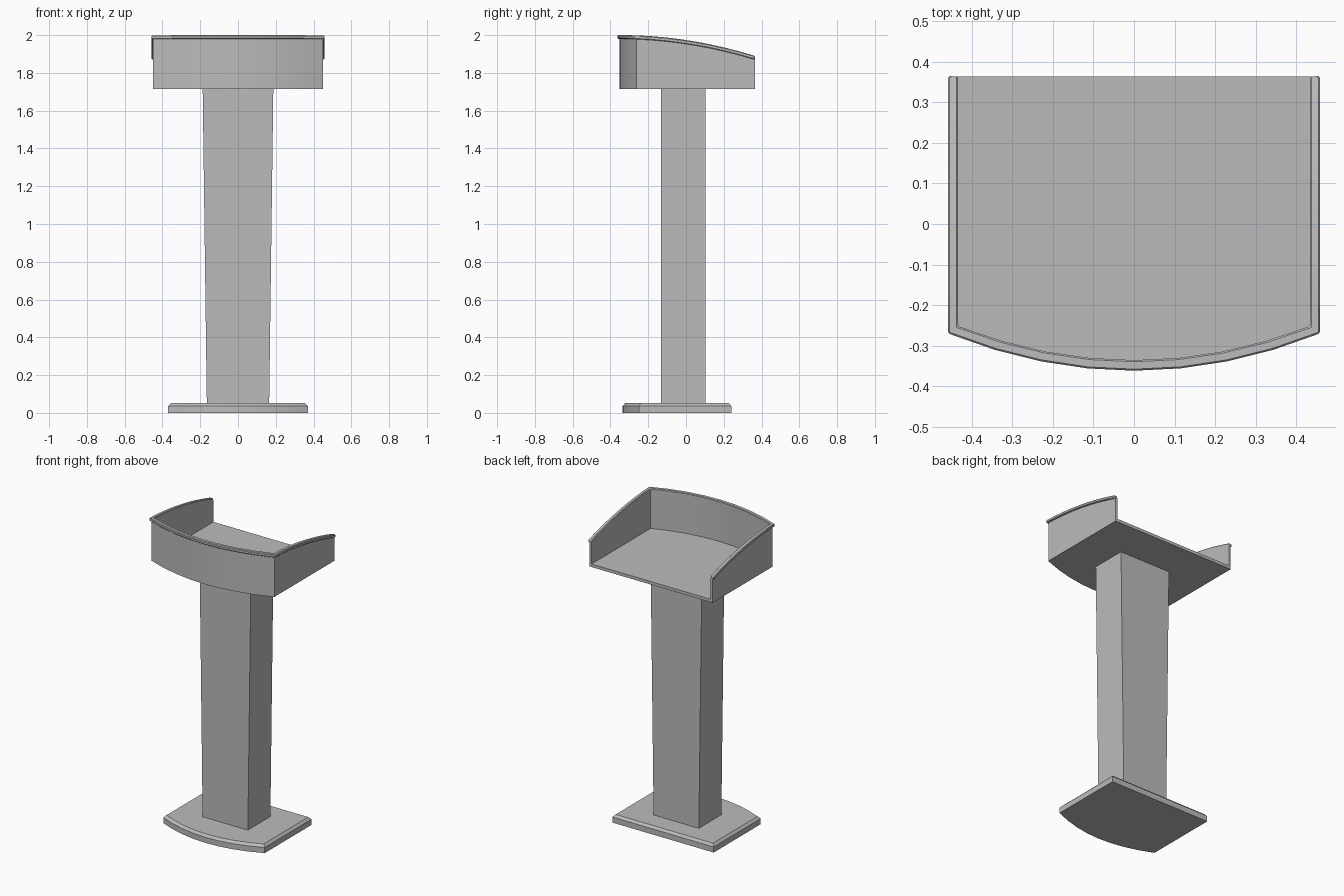
import bpy
import bmesh

cube = bpy.data.objects.get("Cube")
if cube:
    bpy.data.objects.remove(cube, do_unlink=True)

GREY = (0.5, 0.5, 0.5, 1.0)
mat = bpy.data.materials.new("matte grey")
mat.use_nodes = True
mat.diffuse_color = GREY
mat.node_tree.nodes["Principled BSDF"].inputs["Base Color"].default_value = GREY

SIDE_STEPS, ARC_STEPS = 8, 8


def outline(half, back, corner, front):
    """Plan path: down the right side, round the bowed front, up the left side."""
    side = [(-half, back + (corner - back) * i / SIDE_STEPS) for i in range(SIDE_STEPS)]
    bow = []
    for i in range(ARC_STEPS + 1):
        t = 2 * i / ARC_STEPS - 1
        bow.append((half * t, front + (corner - front) * t * t))
    return side + bow + [(-x, y) for x, y in reversed(side)]


def rim_height(y):
    """Top edge falls away towards the back in a shallow curve."""
    return 2.0 - 0.11 * ((y + 0.362) / 0.727) ** 2


def finish(name, bm, bevel=0.0):
    bmesh.ops.recalc_face_normals(bm, faces=bm.faces)
    mesh = bpy.data.meshes.new(name)
    bm.to_mesh(mesh)
    bm.free()
    mesh.materials.append(mat)
    obj = bpy.data.objects.new(name, mesh)
    bpy.context.collection.objects.link(obj)
    bpy.ops.object.select_all(action='DESELECT')
    obj.select_set(True)
    bpy.context.view_layer.objects.active = obj
    if bevel:
        mod = obj.modifiers.new("soft edges", 'BEVEL')
        mod.width, mod.segments, mod.limit_method = bevel, 1, 'ANGLE'
    bpy.ops.object.shade_smooth_by_angle(angle=0.6)
    return obj


def stack(name, layers):
    """Closed solid from matching outlines, each given with its height."""
    bm = bmesh.new()
    rings = [[bm.verts.new((x, y, z)) for x, y in pts] for pts, z in layers]
    count = len(rings[0])
    for low, high in zip(rings, rings[1:]):
        for i in range(count):
            j = (i + 1) % count
            bm.faces.new((low[i], low[j], high[j], high[i]))
    bm.faces.new(rings[0])
    bm.faces.new(rings[-1])
    return finish(name, bm)


def wall(name, outer, inner, bottom, top, bevel=0.0):
    """Open U-shaped strip with a four-sided section swept along the outlines."""
    bm = bmesh.new()
    rings = []
    for (ox, oy), (ix, iy) in zip(outer, inner):
        section = ((ox, oy, bottom(oy)), (ox, oy, top(oy)),
                   (ix, iy, top(oy)), (ix, iy, bottom(oy)))
        rings.append([bm.verts.new(p) for p in section])
    for a, b in zip(rings, rings[1:]):
        for i in range(4):
            j = (i + 1) % 4
            bm.faces.new((a[i], a[j], b[j], b[i]))
    bm.faces.new(rings[0])
    bm.faces.new(rings[-1])
    return finish(name, bm, bevel)


# Bowed foot with a chamfered top edge
foot = outline(0.37, 0.24, -0.25, -0.335)
foot_top = outline(0.355, 0.226, -0.238, -0.321)
stack("base", [(foot, 0), (foot, 0.037), (foot_top, 0.052)])


# Column widening slightly towards the top
def rect(half):
    return [(-half, -0.133), (half, -0.133), (half, 0.102), (-half, 0.102)]


stack("column", [(rect(0.165), 0.05), (rect(0.187), 1.716)])

# Reading tray: floor, surrounding wall and overhanging rim
tray_outer = outline(0.449, 0.364, -0.262, -0.353)
tray_inner = outline(0.434, 0.364, -0.252, -0.336)
rim_outer = outline(0.459, 0.365, -0.27, -0.362)
stack("tray_floor", [(tray_inner, 1.715), (tray_inner, 1.735)])
wall("tray_wall", tray_outer, tray_inner,
     lambda y: 1.715, lambda y: rim_height(y) - 0.012)
wall("tray_rim", rim_outer, tray_inner,
     lambda y: rim_height(y) - 0.02, rim_height, 0.004)
